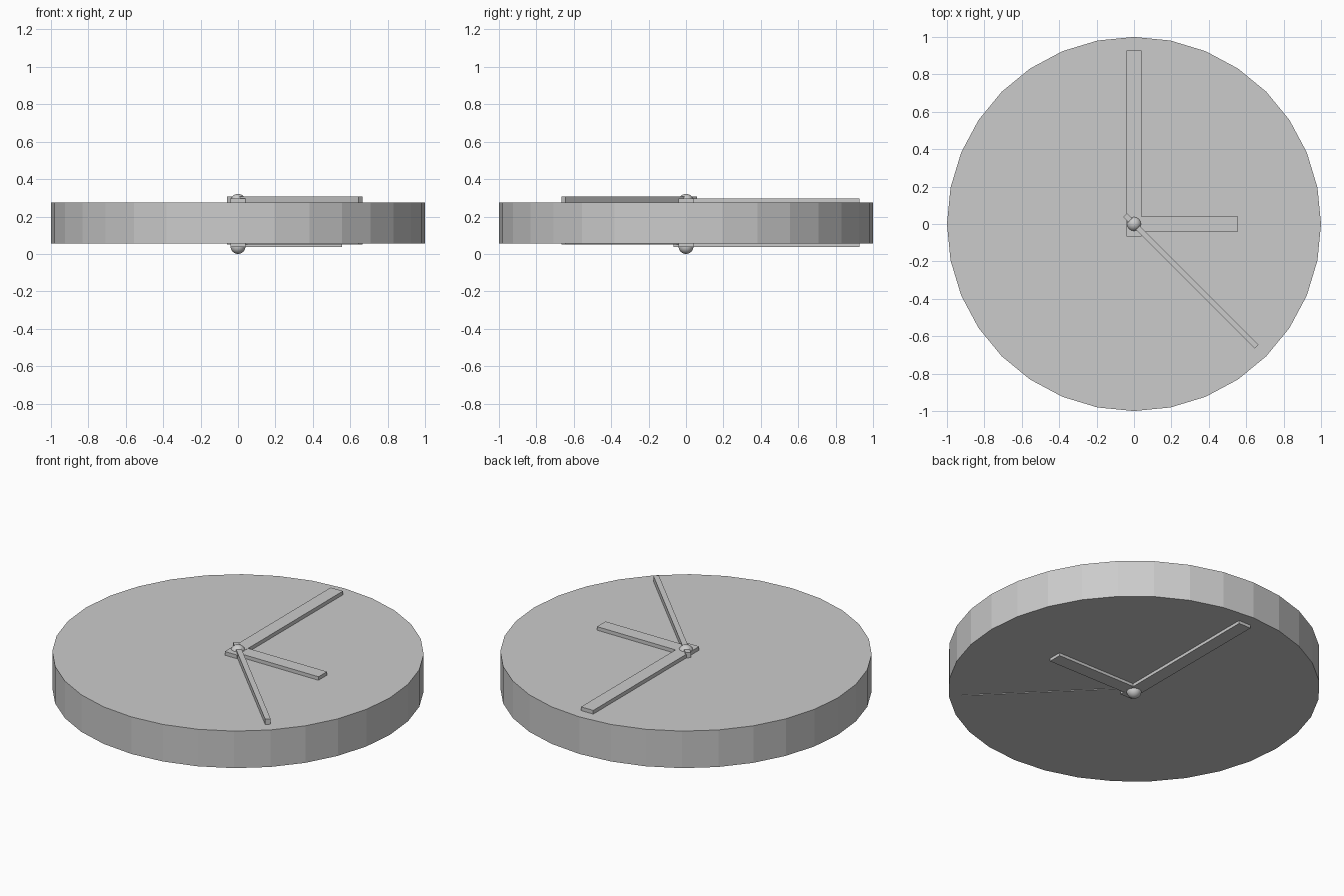
import bpy
import math

default = bpy.data.objects.get("Cube")
if default:
    bpy.data.objects.remove(default, do_unlink=True)

grey = bpy.data.materials.new("plain_grey")
grey.use_nodes = True
colour = (0.6, 0.6, 0.6, 1)
grey.diffuse_color = colour
grey.node_tree.nodes["Principled BSDF"].inputs["Base Color"].default_value = colour


def finish(name):
    obj = bpy.context.object
    obj.name = name
    obj.data.materials.append(grey)
    return obj


def hand(name, tail, tip, width, bottom, top, angle):
    """Bar through the whole dial, reaching from tail to tip along its angle."""
    middle = (tail + tip) / 2
    turn = math.radians(angle)
    bpy.ops.mesh.primitive_cube_add(
        size=1,
        location=(middle * math.cos(turn), middle * math.sin(turn), (bottom + top) / 2),
        rotation=(0, 0, turn))
    obj = finish(name)
    obj.scale = (tip - tail, width, top - bottom)


# Dial: thick low-poly disc
bpy.ops.mesh.primitive_cylinder_add(vertices=32, radius=1, depth=0.22, location=(0, 0, 0.165))
finish("dial")

# Hands
hand("minute_hand", -0.067, 0.928, 0.08, 0.037, 0.297, 90)
hand("hour_hand", -0.04, 0.557, 0.08, 0.038, 0.296, 0)
hand("second_hand", -0.067, 0.928, 0.03, 0.051, 0.307, -45)

# Pivot pin: a rounded cap on each side of the dial
for name, z in (("top_pivot_cap", 0.281), ("bottom_pivot_cap", 0.04)):
    bpy.ops.mesh.primitive_uv_sphere_add(segments=32, ring_count=16, radius=0.04, location=(0, 0, z))
    bpy.ops.object.shade_smooth()
    finish(name)
